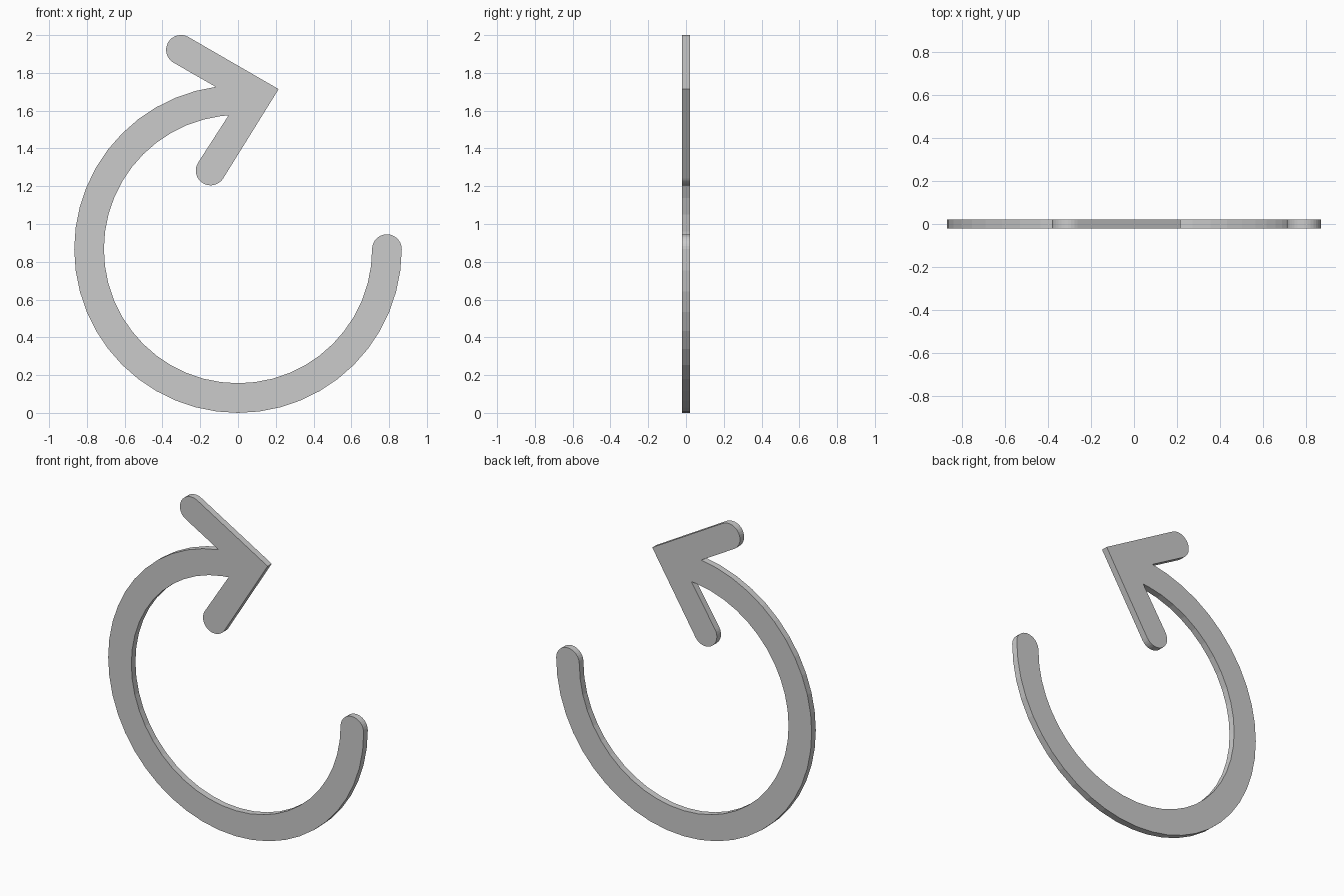
import bpy, bmesh
from math import sin, cos, radians, degrees, atan2

if "Cube" in bpy.data.objects:
    bpy.data.objects.remove(bpy.data.objects["Cube"])

CENTRE = (0.0, 0.867)      # ring centre in x, z
R_OUT, R_IN = 0.867, 0.71  # ring radii
HALF = (R_OUT - R_IN) / 2  # half width of every stroke
DEPTH = 0.04
STEP = 7.5                 # ring facet angle


def arc(c, r, a0, a1, n):
    """Points on a circle from angle a0 to a1 in degrees."""
    return [(c[0] + r * cos(radians(a0 + (a1 - a0) * i / n)),
             c[1] + r * sin(radians(a0 + (a1 - a0) * i / n))) for i in range(n + 1)]


def ring_angle(p):
    return degrees(atan2(p[1] - CENTRE[1], p[0] - CENTRE[0]))


# Arrowhead landmarks
tip = (0.215, 1.714)
upper_end, upper_dir = (-0.302, 1.922), 150.0
lower_end, lower_dir = (-0.145, 1.283), 238.0
a_out = ring_angle((-0.118, 1.728))  # upper barb meets the outer arc
a_in = ring_angle((-0.05, 1.577))    # lower barb meets the inner arc

# One continuous outline: tip, upper barb, outer arc, tail cap, inner arc, lower barb
steps = [105 + STEP * i for i in range(35)]
outline = [tip]
outline += arc(upper_end, HALF, upper_dir - 90, upper_dir + 90, 16)
outline += [arc(CENTRE, R_OUT, a, a, 1)[0] for a in [a_out] + steps]
outline += arc((CENTRE[0] + R_OUT - HALF, CENTRE[1]), HALF, 0, 180, 16)[1:-1]
outline += [arc(CENTRE, R_IN, a, a, 1)[0] for a in steps[::-1] + [97.5, a_in]]
outline += arc(lower_end, HALF, lower_dir - 90, lower_dir + 90, 16)

# Fill the outline and extrude it through the depth
bm = bmesh.new()
face = bm.faces.new([bm.verts.new((x, -DEPTH / 2, z)) for x, z in outline])
new = bmesh.ops.extrude_face_region(bm, geom=[face], use_keep_orig=True)["geom"]
bmesh.ops.translate(bm, vec=(0, DEPTH, 0),
                    verts=[v for v in new if isinstance(v, bmesh.types.BMVert)])
bmesh.ops.recalc_face_normals(bm, faces=bm.faces)
mesh = bpy.data.meshes.new("circular_arrow")
bm.to_mesh(mesh)
bm.free()
obj = bpy.data.objects.new("circular_arrow", mesh)
bpy.context.collection.objects.link(obj)
